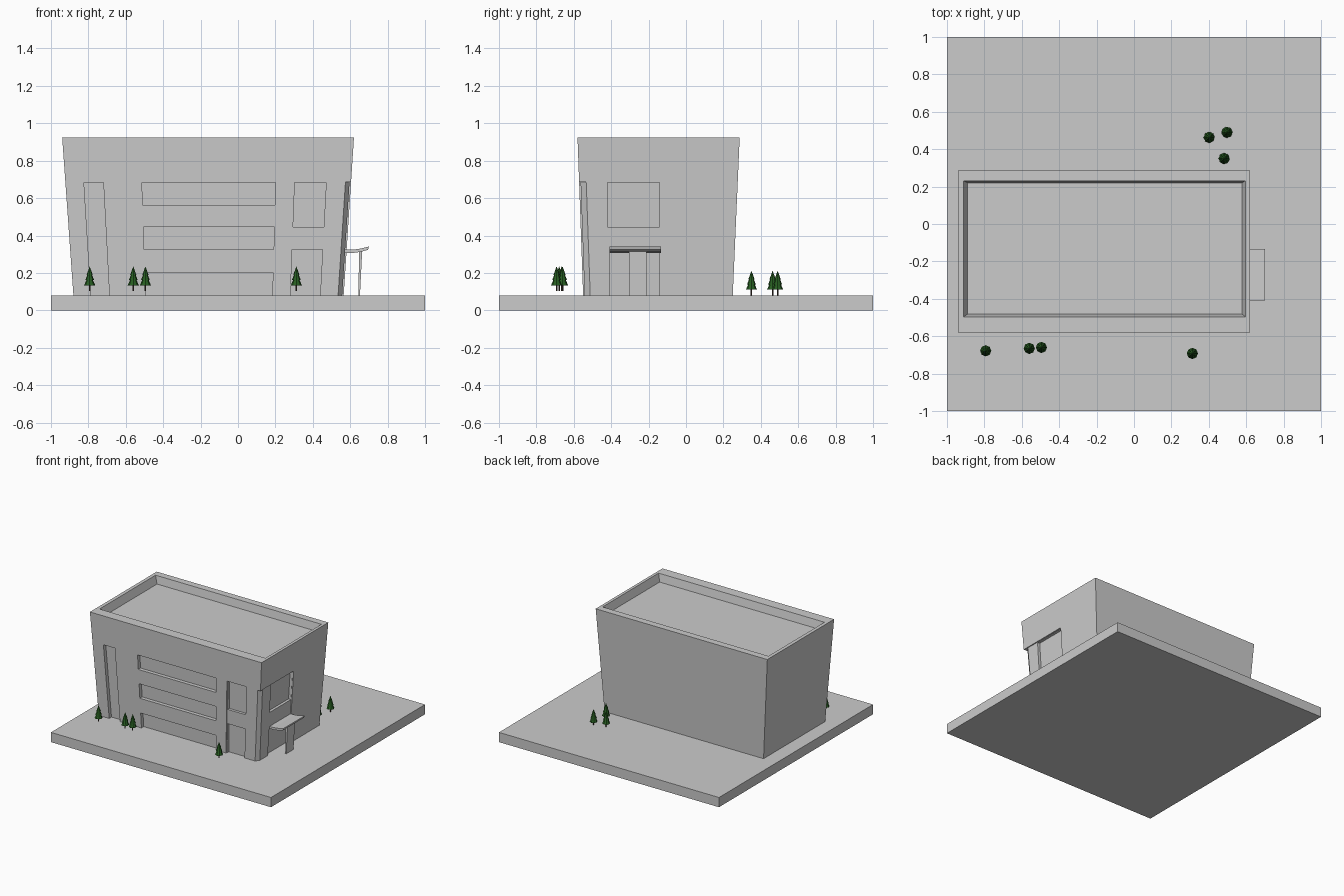
import bpy, bmesh
from mathutils import Matrix

if "Cube" in bpy.data.objects:
    bpy.data.objects.remove(bpy.data.objects["Cube"])

BASE, TOP, WIN = 0.08, 0.925, 0.683


def loft(name, low, high, z0, z1):
    """Solid between two matching xy outlines at heights z0 and z1."""
    bm = bmesh.new()
    a = [bm.verts.new((x, y, z0)) for x, y in low]
    b = [bm.verts.new((x, y, z1)) for x, y in high]
    n = len(a)
    bm.faces.new(a[::-1])
    bm.faces.new(b)
    for i in range(n):
        j = (i + 1) % n
        bm.faces.new((a[i], a[j], b[j], b[i]))
    return finish(name, bm)


def finish(name, bm):
    bmesh.ops.recalc_face_normals(bm, faces=bm.faces[:])
    me = bpy.data.meshes.new(name)
    bm.to_mesh(me)
    bm.free()
    ob = bpy.data.objects.new(name, me)
    bpy.context.collection.objects.link(ob)
    return ob


def rect(x0, x1, y0, y1):
    return [(x0, y0), (x1, y0), (x1, y1), (x0, y1)]


def extrude_y(name, profile, y0, y1):
    """Solid from an xz profile, run along y."""
    ob = loft(name, profile, profile, -y1, -y0)
    ob.data.transform(Matrix.Rotation(1.5707963, 4, 'X'))
    return ob


# Leaning wall planes: left, right, front, back at height z
def walls(z):
    t = (z - BASE) / (TOP - BASE)
    return -0.88 - 0.06 * t, 0.565 + 0.055 * t, -0.55 - 0.03 * t, 0.25 + 0.037 * t


def wall_x(f, z):
    l, r, _, _ = walls(z)
    return l + f * (r - l)


def cut_loft(outline, z0, z1):
    cuts.append(loft("cutter", outline(z0), outline(z1), z0, z1))


def front_window(f0, f1, z0, z1, depth=0.03):
    cut_loft(lambda z: rect(wall_x(f0, z), wall_x(f1, z), -0.75, walls(z)[2] + depth), z0, z1)


def side_window(y0, y1, z0, z1, depth=0.03):
    cut_loft(lambda z: rect(walls(z)[1] - depth, 0.8, y0, y1), z0, z1)


def corner_zone(z):
    _, r, f, _ = walls(z)
    d = 0.008
    return [(wall_x(0.80, z), -0.8), (0.8, -0.8), (0.8, -0.14), (r - d, -0.14),
            (r - d, f + 0.038), (r - 0.03, f + d), (wall_x(0.80, z), f + d)]


# Ground slab and leaning building block
loft("ground_slab", rect(-1, 1, -1, 1), rect(-1, 1, -1, 1), 0, BASE)
building = loft("building", rect(*walls(BASE)), rect(*walls(TOP)), BASE, TOP)

# Recesses
cuts = []
low = BASE - 0.01
cut_loft(corner_zone, low, WIN + 0.002)                  # chamfered corner zone
front_window(0.065, 0.133, low, WIN)                     # tall strip window
for z0, z1 in ((low, 0.203), (0.325, 0.445), (0.563, WIN)):
    front_window(0.268, 0.736, z0, z1)                   # band windows
for z0, z1 in ((low, 0.325), (0.445, WIN)):
    front_window(0.803, 0.913, z0, z1)                   # corner windows
side_window(-0.42, -0.142, 0.445, WIN)                   # window over entrance
side_window(-0.41, -0.142, low, 0.32)                    # entrance
cuts.append(loft("cutter", rect(-0.89, 0.577, -0.482, 0.22),
                 rect(-0.913, 0.598, -0.497, 0.232), 0.862, 0.93))  # roof well

bpy.context.view_layer.objects.active = building
for c in cuts:
    m = building.modifiers.new("recess", 'BOOLEAN')
    m.operation, m.solver, m.object = 'DIFFERENCE', 'EXACT', c
    bpy.ops.object.modifier_apply(modifier=m.name)
    bpy.data.objects.remove(c, do_unlink=True)

# Entrance canopy and its slab post
extrude_y("canopy", [(0.54, 0.308), (0.61, 0.306), (0.66, 0.313), (0.695, 0.324),
                     (0.70, 0.341), (0.65, 0.329), (0.61, 0.324), (0.54, 0.324)], -0.408, -0.135)
extrude_y("canopy_post", [(0.643, BASE), (0.652, BASE), (0.664, 0.318), (0.648, 0.318)], -0.305, -0.21)


# Conifers: trunk and stacked eight-sided cones
def material(name, col):
    m = bpy.data.materials.new(name)
    m.diffuse_color = col
    m.use_nodes = True
    m.node_tree.nodes["Principled BSDF"].inputs["Base Color"].default_value = m.diffuse_color
    return m


def tree_mesh():
    bm = bmesh.new()
    parts = [(0.004, 0.004, 0, 0.045, 1), (0.03, 0.006, 0.03, 0.085, 0),
             (0.024, 0.004, 0.058, 0.108, 0), (0.017, 0, 0.085, 0.132, 0)]
    for r1, r2, z0, z1, mat in parts:
        old = set(bm.faces)
        bmesh.ops.create_cone(bm, cap_ends=True, segments=8, radius1=r1, radius2=r2, depth=z1 - z0,
                              matrix=Matrix.Translation((0, 0, (z0 + z1) / 2)))
        for f in bm.faces:
            if f not in old:
                f.material_index = mat
    me = bpy.data.meshes.new("tree")
    bm.to_mesh(me)
    bm.free()
    me.materials.append(material("foliage", (0.02, 0.11, 0.015, 1)))
    me.materials.append(material("bark", (0.06, 0.04, 0.03, 1)))
    return me


mesh = tree_mesh()
spots = [(-0.793, -0.678), (-0.56, -0.665), (-0.495, -0.66), (0.312, -0.692),
         (0.402, 0.463), (0.497, 0.49), (0.482, 0.35)]
for i, (x, y) in enumerate(spots):
    ob = bpy.data.objects.new(f"tree_{i + 1}", mesh)
    ob.location = (x, y, 0.103 if y < 0 else 0.08)
    bpy.context.collection.objects.link(ob)
